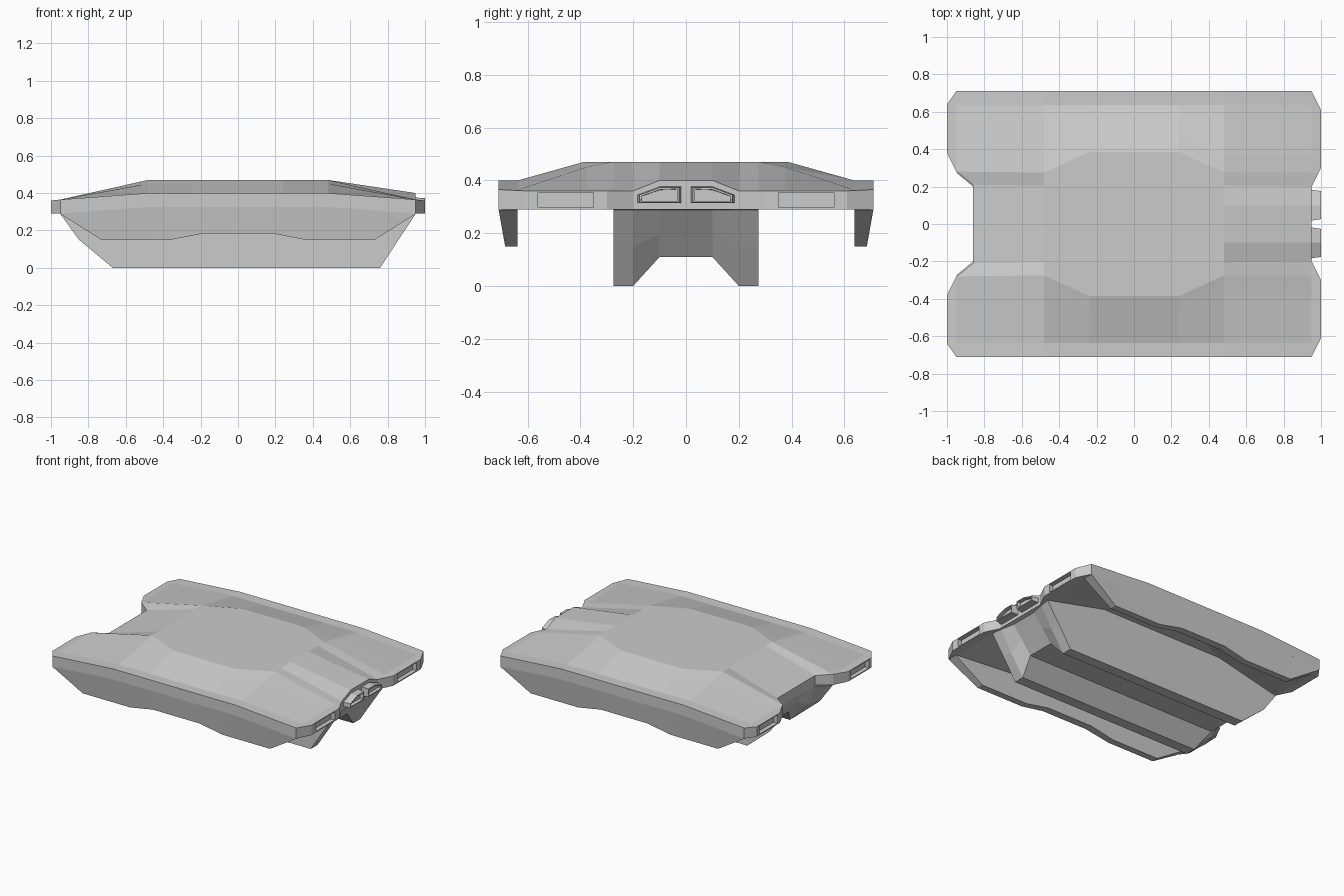
import bpy, bmesh

if "Cube" in bpy.data.objects:
    bpy.data.objects.remove(bpy.data.objects["Cube"])


def finish(name, bm, mirror=True):
    bmesh.ops.remove_doubles(bm, verts=bm.verts, dist=0.0005)
    bmesh.ops.dissolve_degenerate(bm, edges=bm.edges, dist=0.0005)
    bmesh.ops.recalc_face_normals(bm, faces=bm.faces)
    me = bpy.data.meshes.new(name)
    bm.to_mesh(me)
    bm.free()
    ob = bpy.data.objects.new(name, me)
    bpy.context.collection.objects.link(ob)
    if mirror:
        m = ob.modifiers.new("mirror", 'MIRROR')
        m.use_axis = (False, True, False)
        m.merge_threshold = 0.001
    return ob


def loft(name, rings, mirror):
    bm = bmesh.new()
    vs = [[bm.verts.new(p) for p in r] for r in rings]
    n = len(rings[0])
    for a, b in zip(vs, vs[1:]):
        for i in range(n):
            k = (i + 1) % n
            bm.faces.new((a[i], a[k], b[k], b[i]))
    bm.faces.new(vs[0])
    bm.faces.new(vs[-1])
    return finish(name, bm, mirror)


def box(bm, x, y, z):
    r = bmesh.ops.create_cube(bm, size=1)
    for v in r["verts"]:
        v.co = [c[0] if t < 0 else c[1] for c, t in zip((x, y, z), v.co)]


# Deck: rows of half cross-sections (x, y, top z) from rear to nose
def mid_row(x, ridge):
    b = ridge + 0.28 * (0.635 - ridge)
    pts = [(0, .47), (.1, .47), (.205, .47), (ridge, .47), (b, .4504), (.635, .40), (.71, .40)]
    return [(x, y, z) for y, z in pts]


E = .365
rows = [
    [(-.86, 0, .36), (-.86, .1, .36), (-.86, .21, .36), (-.95, .28, E), (-1, .38, .36), (-1, .64, .36), (-.95, .71, E)],
    [(-.86, 0, .36), (-.86, .1, .36), (-.86, .21, .36), (-.95, .28, E), (-.95, .38, E), (-.95, .635, E), (-.95, .71, E)],
    mid_row(-.48, .275), mid_row(-.24, .385), mid_row(.24, .385), mid_row(.48, .275),
    [(.95, 0, .40), (.95, .1, .40), (.95, .2, .36), (.95, .275, E), (.95, .376, E), (.95, .635, E), (.95, .71, E)],
    [(.95, 0, .40), (.95, .1, .40), (.95, .2, .36), (.985, .27, .36), (1, .30, .36), (1, .61, .36), (.95, .71, E)],
]
bm = bmesh.new()
top, bot = [], []
for i, row in enumerate(rows):
    top.append([bm.verts.new(p) for p in row])
    # the underside follows the top, like a shell
    bot.append([bm.verts.new((x, y, z - .074 if 2 <= i <= 5 else .29)) for x, y, z in row])


def face(*vs):
    keep = []  # skip repeated points
    for v in vs:
        if all((v.co - k.co).length > 1e-4 for k in keep):
            keep.append(v)
    if len(keep) > 2:
        bm.faces.new(keep)


for i in range(len(rows) - 1):
    for j in range(6):
        for g in (top, bot):
            face(g[i][j], g[i + 1][j], g[i + 1][j + 1], g[i][j + 1])
    face(top[i][6], top[i + 1][6], bot[i + 1][6], bot[i][6])
for i in (0, -1):
    for j in range(6):
        face(top[i][j], top[i][j + 1], bot[i][j + 1], bot[i][j])
deck = finish("deck", bm)

# Lamp recesses in both ends
bm = bmesh.new()
for s in (-1, 1):
    a, b = sorted((s * .35, s * .56))
    box(bm, (.97, 1.05), (a, b), (.297, .354))
    a, b = sorted((s * .41, s * .61))
    box(bm, (-1.05, -.97), (a, b), (.297, .354))
cutter = finish("lamp_cutter", bm, False)
cutter.hide_render = True
cutter.hide_viewport = True
cut = deck.modifiers.new("lamps", 'BOOLEAN')
cut.object = cutter
cut.operation = 'DIFFERENCE'
cut.solver = 'EXACT'

# Nose lamps, tapering forward, with recessed fronts
bm = bmesh.new()
prof = [(.018, .313), (.184, .313), (.184, .345), (.1, .376), (.018, .376)]
back = [bm.verts.new((.945, y, z)) for y, z in prof]
front = [bm.verts.new((1, .1 + (y - .1) * .9, .343 + (z - .343) * .9)) for y, z in prof]
for i in range(5):
    k = (i + 1) % 5
    bm.faces.new((back[i], back[k], front[k], front[i]))
bm.faces.new(back[::-1])
f = bm.faces.new(front)
bm.normal_update()
bmesh.ops.inset_individual(bm, faces=[f], thickness=.008)
bmesh.ops.inset_individual(bm, faces=[f], thickness=.001)
bmesh.ops.translate(bm, verts=f.verts, vec=(-.025, 0, 0))
finish("nose_lamp", bm)


def rise(x):
    return max(0, min(1, (.95 - abs(x)) / .47))


# Side skirts
rings = []
for x, z in [(-.95, .288), (-.73, .15), (-.48, .15), (-.36, .15), (-.18, .185),
             (.18, .185), (.36, .15), (.48, .15), (.73, .15), (.95, .288)]:
    zt = .291 + .035 * rise(x)
    t = (.29 - z) / .14
    rings.append([(x, .71, zt), (x, .71 - .025 * t, z), (x, .638, z), (x, .638, zt)])
loft("side_skirt", rings, True)

# Keel with a channel underneath: (outer x, inner x, z, channel x, channel z)
rings = []
for xo, xi, z, xc, zc in [(-.95, -.86, .288, -.86, .288), (-.85, -.82, .15, -.80, .2),
                          (-.67, -.67, 0, -.73, .11), (-.48, -.48, 0, -.48, .11),
                          (.48, .48, 0, .48, .11), (.76, .76, 0, .78, .11),
                          (.858, .858, .15, .85, .2), (.95, .94, .288, .92, .288)]:
    zt = .291 + .108 * rise(xo)
    half = [(xi, .2, zt), (xo, .275, zt), (xo, .275, z), (xi, .2, z), (xc, .1, zc)]
    rings.append(half + [(x, -y, h) for x, y, h in reversed(half)])
loft("keel", rings, False)
